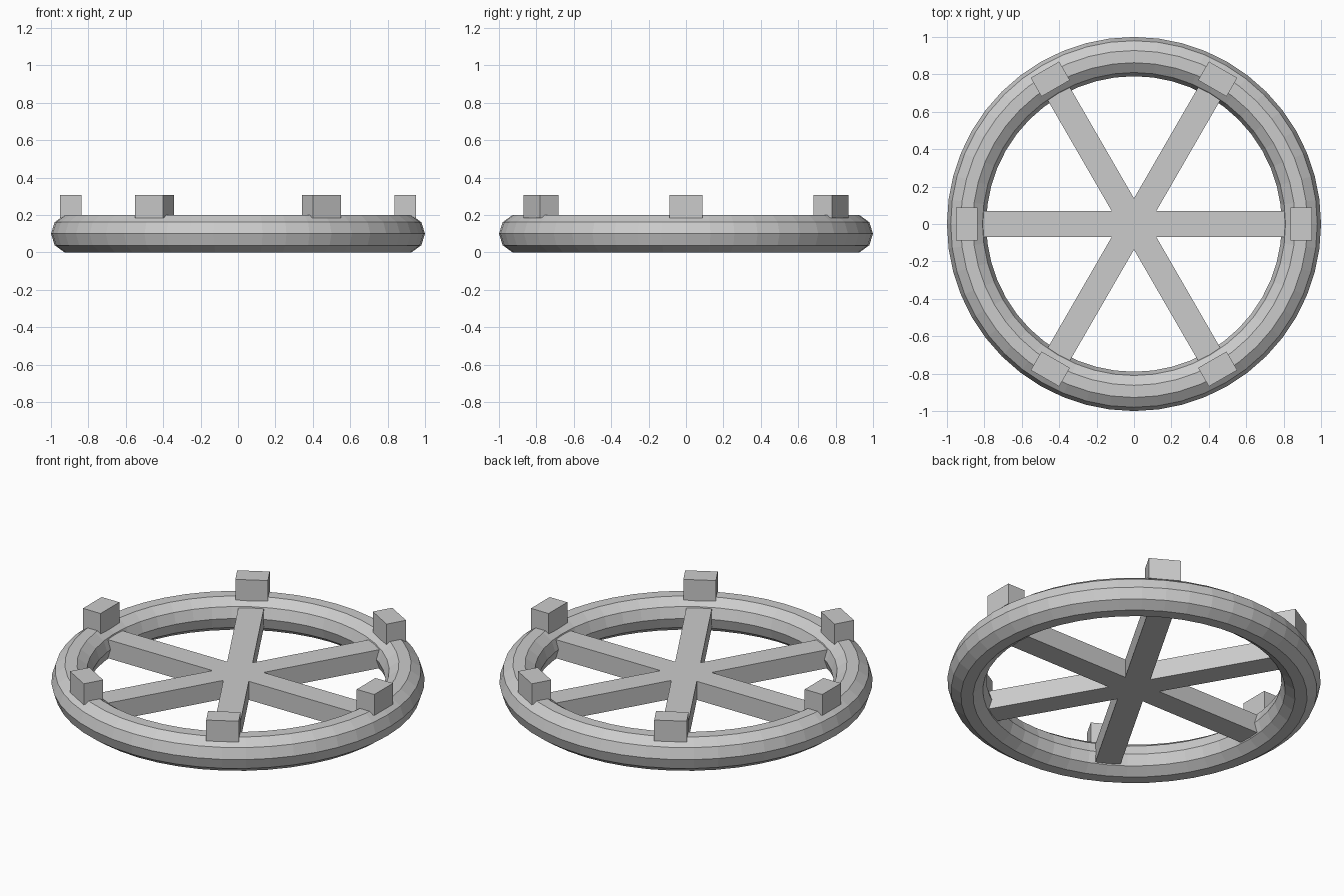
import bpy
import math
from mathutils import Matrix

if "Cube" in bpy.data.objects:
    bpy.data.objects.remove(bpy.data.objects["Cube"])

grey = bpy.data.materials.new("light_grey")
grey.diffuse_color = (0.6, 0.6, 0.6, 1.0)
grey.use_nodes = True
grey.node_tree.nodes["Principled BSDF"].inputs["Base Color"].default_value = grey.diffuse_color

RING_RADIUS = 0.895
RING_Z = 0.1


def box(name, size, centre, angle):
    """Box sized and placed along a radial direction, then turned about z."""
    bpy.ops.mesh.primitive_cube_add(size=1)
    ob = bpy.context.object
    ob.name = name
    ob.data.transform(Matrix.Rotation(angle, 4, 'Z')
                      @ Matrix.Translation(centre)
                      @ Matrix.Diagonal((*size, 1)))
    ob.data.materials.append(grey)
    return ob


# Outer rim: faceted ring
bpy.ops.mesh.primitive_torus_add(major_radius=RING_RADIUS, minor_radius=0.105,
                                 major_segments=48, minor_segments=10,
                                 location=(0, 0, RING_Z))
rim = bpy.context.object
rim.name = "rim"
rim.data.materials.append(grey)

# Three bars crossing at the centre make six spokes
for i in range(3):
    box(f"spoke_bar_{i + 1}", (1.64, 0.137, 0.11), (0, 0, RING_Z),
        i * math.pi / 3)

# Six blocks standing on the rim, one above each spoke end
for i in range(6):
    box(f"rim_block_{i + 1}", (0.115, 0.175, 0.124),
        (RING_RADIUS, 0, 0.245), i * math.pi / 3)
